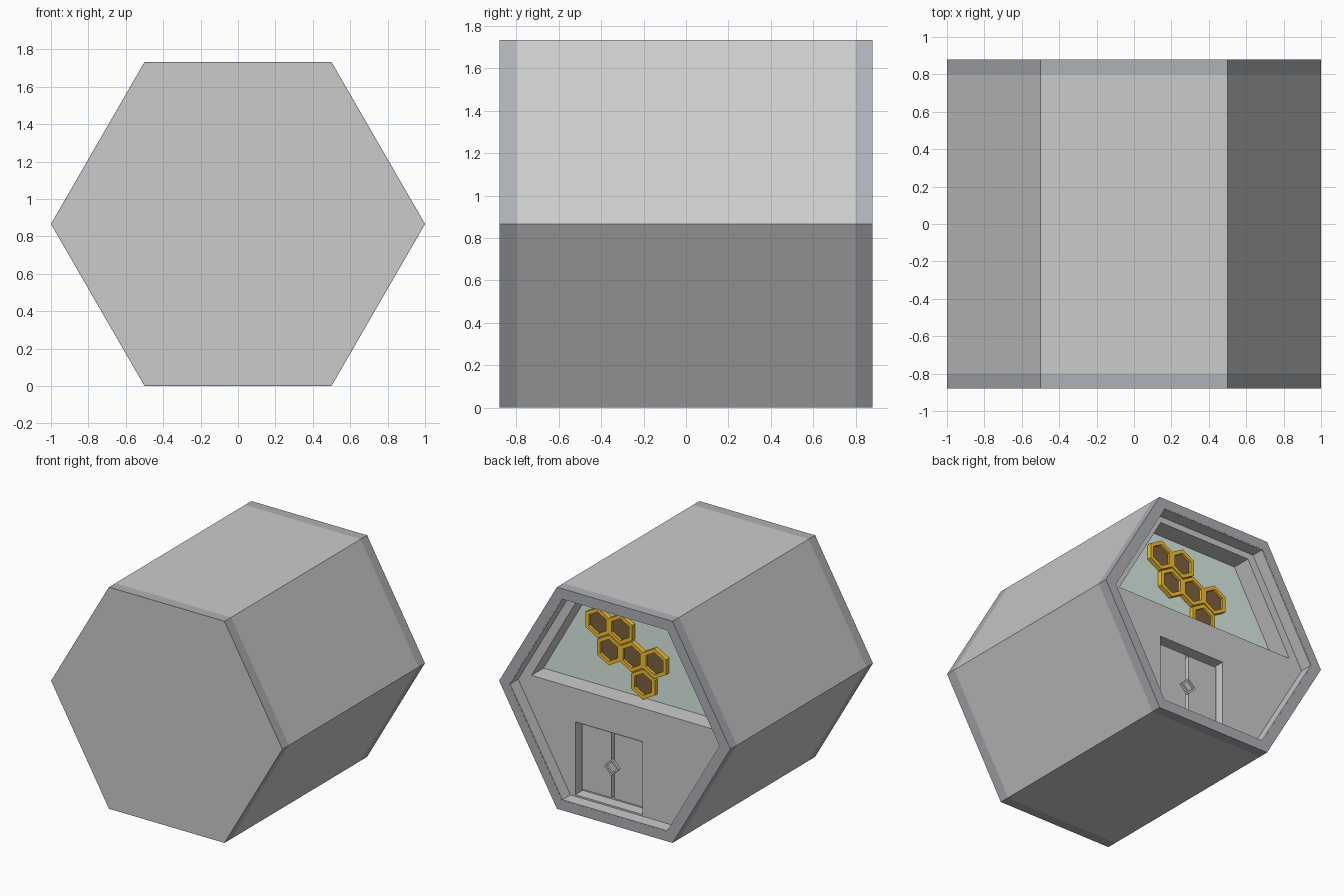
import bpy, bmesh, math

if "Cube" in bpy.data.objects:
    bpy.data.objects.remove(bpy.data.objects["Cube"])

MID = math.sqrt(3) / 2   # height of the hexagon centre


def material(name, rgb):
    m = bpy.data.materials.new(name)
    m.diffuse_color = (*rgb, 1)
    m.use_nodes = True
    m.node_tree.nodes["Principled BSDF"].inputs["Base Color"].default_value = m.diffuse_color
    return m


GREY = material("trim_grey", (0.42, 0.44, 0.47))
GLASS = material("pale_green_glass", (0.70, 0.84, 0.76))
AMBER = material("amber", (0.90, 0.52, 0.03))
BROWN = material("brown", (0.20, 0.12, 0.05))


def ngon(r, x=0, z=MID, n=6, turn=0):
    return [(x + r * math.cos(turn + 2 * math.pi * i / n),
             z + r * math.sin(turn + 2 * math.pi * i / n)) for i in range(n)]


def rect(x0, x1, z0, z1):
    return [(x0, z0), (x1, z0), (x1, z1), (x0, z1)]


def plate(name, y0, y1, outline, holes=(), mat=None):
    """Flat plate in the xz plane with optional holes, from y0 to y1."""
    bm = bmesh.new()
    caps = ([], [])
    for loop in (outline, *holes):
        a = [bm.verts.new((x, y0, z)) for x, z in loop]
        b = [bm.verts.new((x, y1, z)) for x, z in loop]
        n = len(loop)
        for i in range(n):
            j = (i + 1) % n
            bm.faces.new((a[i], a[j], b[j], b[i]))
            caps[0].append(bm.edges.get((a[i], a[j])))
            caps[1].append(bm.edges.get((b[i], b[j])))
    for edges in caps:
        bmesh.ops.triangle_fill(bm, edges=edges, use_beauty=True, normal=(0, 1, 0))
    bmesh.ops.recalc_face_normals(bm, faces=bm.faces[:])
    me = bpy.data.meshes.new(name)
    bm.to_mesh(me)
    bm.free()
    ob = bpy.data.objects.new(name, me)
    bpy.context.collection.objects.link(ob)
    if mat:
        me.materials.append(mat)
    return ob


# Hexagonal shell with grey end bands
plate("body_shell", -0.80, 0.80, ngon(1), [ngon(0.915)])
plate("front_band", -0.88, -0.80, ngon(1), [ngon(0.995)], GREY)
plate("front_panel", -0.88, -0.84, ngon(0.995))
plate("rear_frame", 0.80, 0.88, ngon(1), [ngon(0.912)], GREY)
plate("rear_frame_lining", 0.77, 0.879, ngon(0.912), [ngon(0.905)])

# Recessed facade with window and door openings
window = [(-0.79, MID + 0.06), (0.79, MID + 0.06),
          (0.405, MID + 0.735), (-0.405, MID + 0.735)]
DX0, DX1, DZ0, DZ1 = -0.17, 0.41, 0.095, 0.665
DC = (DX0 + DX1) / 2
plate("facade", 0.62, 0.78, ngon(0.906), [window, rect(DX0, DX1, DZ0, DZ1)])
plate("window_glass", 0.60, 0.63, window, mat=GLASS)

# Double door set into its opening
plate("door_back", 0.66, 0.69, rect(DX0, DX1, DZ0, DZ1))
for side, x0, x1 in (("right", DX0 + 0.02, DC - 0.015), ("left", DC + 0.015, DX1 - 0.02)):
    plate("door_leaf_" + side, 0.69, 0.73, rect(x0, x1, DZ0 + 0.03, DZ1 - 0.03))
plate("door_handle", 0.73, 0.75, ngon(0.065, DC, 0.375, 4), [ngon(0.045, DC, 0.375, 4)])
plate("door_handle_plate", 0.73, 0.735, ngon(0.045, DC, 0.375, 4))

# Honeycomb cells on the window
PITCH, ROW = 0.197, 0.188
for k, (col, row) in enumerate([(0, 0), (1, 0), (0.5, 1), (1.5, 1), (2.5, 1), (2, 2)]):
    x, z = 0.30 - col * PITCH, MID + 0.558 - row * ROW
    t = math.pi / 6
    plate(f"honeycomb_rim_{k}", 0.62, 0.665, ngon(0.118, x, z, turn=t),
          [ngon(0.086, x, z, turn=t)], AMBER)
    plate(f"honeycomb_core_{k}", 0.62, 0.645, ngon(0.086, x, z, turn=t), mat=BROWN)
